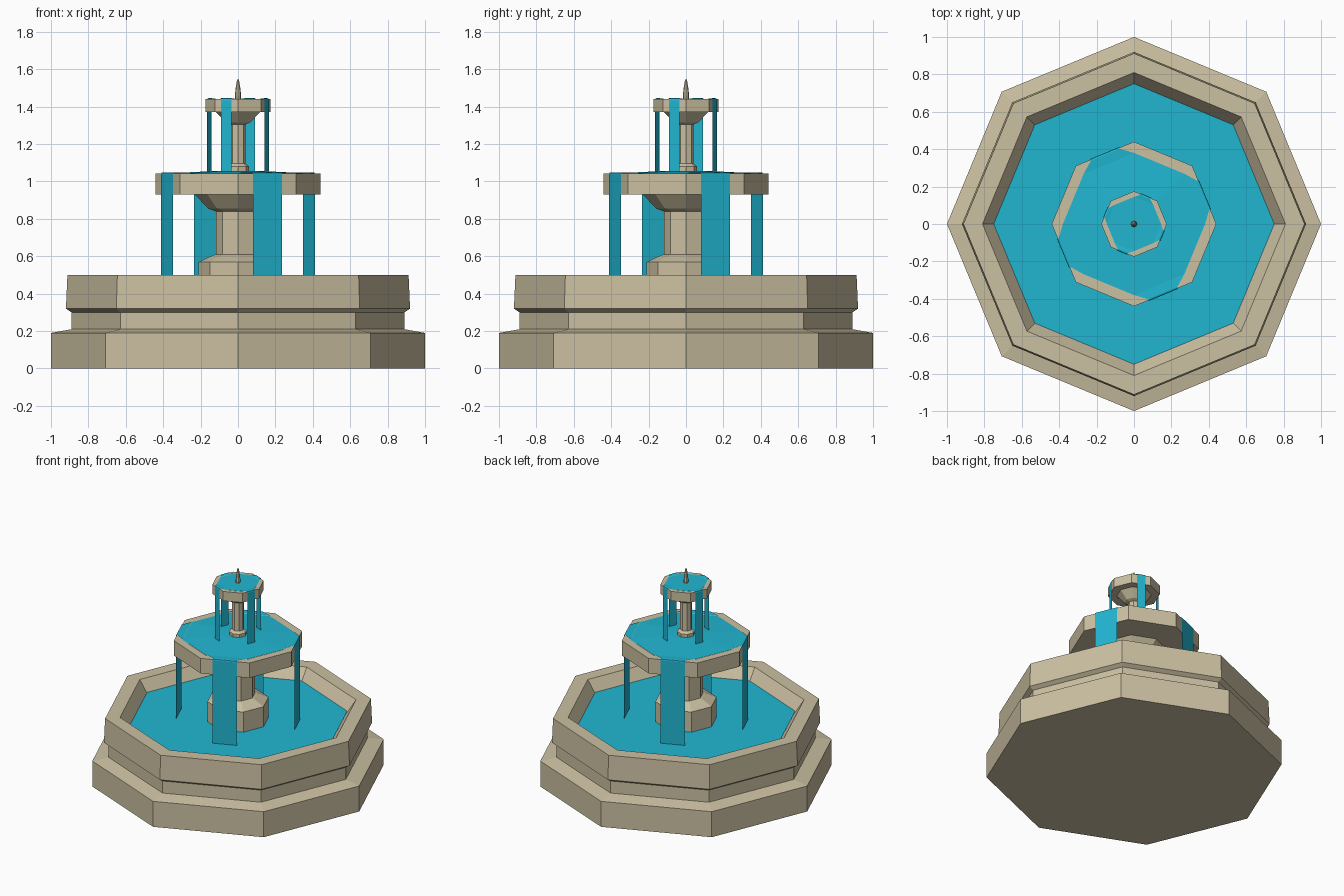
import bpy
import bmesh
import math

if "Cube" in bpy.data.objects:
    bpy.data.objects.remove(bpy.data.objects["Cube"])


def material(name, color):
    m = bpy.data.materials.new(name)
    m.diffuse_color = color
    m.use_nodes = True
    m.node_tree.nodes["Principled BSDF"].inputs["Base Color"].default_value = m.diffuse_color
    return m


STONE = material("stone", (0.60, 0.53, 0.36, 1))
WATER = material("water", (0.015, 0.47, 0.64, 1))


def finish(name, bm, mat):
    mesh = bpy.data.meshes.new(name)
    bm.to_mesh(mesh)
    bm.free()
    mesh.materials.append(mat)
    ob = bpy.data.objects.new(name, mesh)
    bpy.context.collection.objects.link(ob)
    return ob


def lathe(name, profile, mat=STONE, sides=8):
    """Sweep (radius, z) points round z; radius 0 makes a pole."""
    bm = bmesh.new()
    rings = []
    for r, z in profile:
        if r == 0:
            rings.append([bm.verts.new((0, 0, z))] * sides)
        else:
            rings.append([bm.verts.new((r * math.cos(math.tau * i / sides),
                                        r * math.sin(math.tau * i / sides), z))
                          for i in range(sides)])
    for a, b in zip(rings, rings[1:]):
        for i in range(sides):
            j = (i + 1) % sides
            corners = list(dict.fromkeys((a[i], a[j], b[j], b[i])))
            bm.faces.new(corners)
    return finish(name, bm, mat)


def waterfalls(name, first_angle, inner_r, outer_r, width, top, bottom):
    """Four sheets spilling over every other side of an octagonal bowl."""
    c, s = math.cos(math.pi / 8), math.sin(math.pi / 8)
    edge = outer_r * c
    # rows of (distance out, half width, height)
    rows = [(inner_r * c, inner_r * s, top - 0.003),
            (edge - 0.006, width / 2, top),
            (edge + 0.002, width / 2, top - 0.003),
            (edge + 0.004, width / 2, top - 0.012),
            (edge + 0.004, width / 2, bottom)]
    bm = bmesh.new()
    for k in range(4):
        a = math.radians(first_angle + 90 * k)
        ca, sa = math.cos(a), math.sin(a)
        pairs = [[bm.verts.new((d * ca - t * sa, d * sa + t * ca, z))
                  for t in (-h, h)] for d, h, z in rows]
        for p, q in zip(pairs, pairs[1:]):
            bm.faces.new((p[0], q[0], q[1], p[1]))
    return finish(name, bm, WATER)


# Large basin with stepped plinth and sloping inner wall
lathe("basin", [(0, 0), (1, 0), (1, 0.19), (0.89, 0.21), (0.89, 0.30),
                (0.92, 0.32), (0.912, 0.50), (0.81, 0.50), (0.70, 0.34), (0, 0.34)])
lathe("basin_water", [(0.75, 0.42), (0, 0.42)], WATER)

# Lower column with foot and flared capital
lathe("lower_column", [(0, 0.34), (0.21, 0.34), (0.21, 0.57), (0.135, 0.605),
                       (0.118, 0.61), (0.118, 0.84), (0.16, 0.855),
                       (0.23, 0.93), (0, 0.93)])

# Middle bowl
lathe("middle_bowl", [(0, 0.93), (0.44, 0.93), (0.44, 1.042), (0.38, 1.042),
                      (0.36, 1.0), (0, 1.0)])
lathe("middle_water", [(0.38, 1.043), (0.10, 1.057), (0, 1.057)], WATER)
waterfalls("middle_falls", 22.5, 0.38, 0.44, 0.168, 1.049, 0.42)

# Upper column
lathe("upper_column", [(0, 1.0), (0.06, 1.0), (0.06, 1.08), (0.04, 1.095),
                       (0.04, 1.305), (0.065, 1.315), (0.118, 1.37), (0, 1.37)])

# Top bowl
lathe("top_bowl", [(0, 1.37), (0.175, 1.37), (0.175, 1.44), (0.145, 1.44),
                   (0.135, 1.415), (0, 1.415)])
lathe("top_water", [(0.145, 1.441), (0, 1.441)], WATER)
waterfalls("top_falls", -22.5, 0.145, 0.175, 0.06, 1.446, 1.045)

# Pointed spout
lathe("spout", [(0, 1.41), (0.012, 1.41), (0.017, 1.455), (0.013, 1.495),
                (0.006, 1.54), (0, 1.55)])

# Consistent outward normals on the closed stone parts
for ob in bpy.data.objects:
    bm = bmesh.new()
    bm.from_mesh(ob.data)
    if ob.data.materials[0] == STONE:
        bmesh.ops.recalc_face_normals(bm, faces=bm.faces)
    else:
        bm.normal_update()
        for f in bm.faces:
            mid = f.calc_center_median()
            out = f.normal.x * mid.x + f.normal.y * mid.y
            if (f.normal.z if abs(f.normal.z) > 0.5 else out) < 0:
                f.normal_flip()
    bm.to_mesh(ob.data)
    bm.free()
